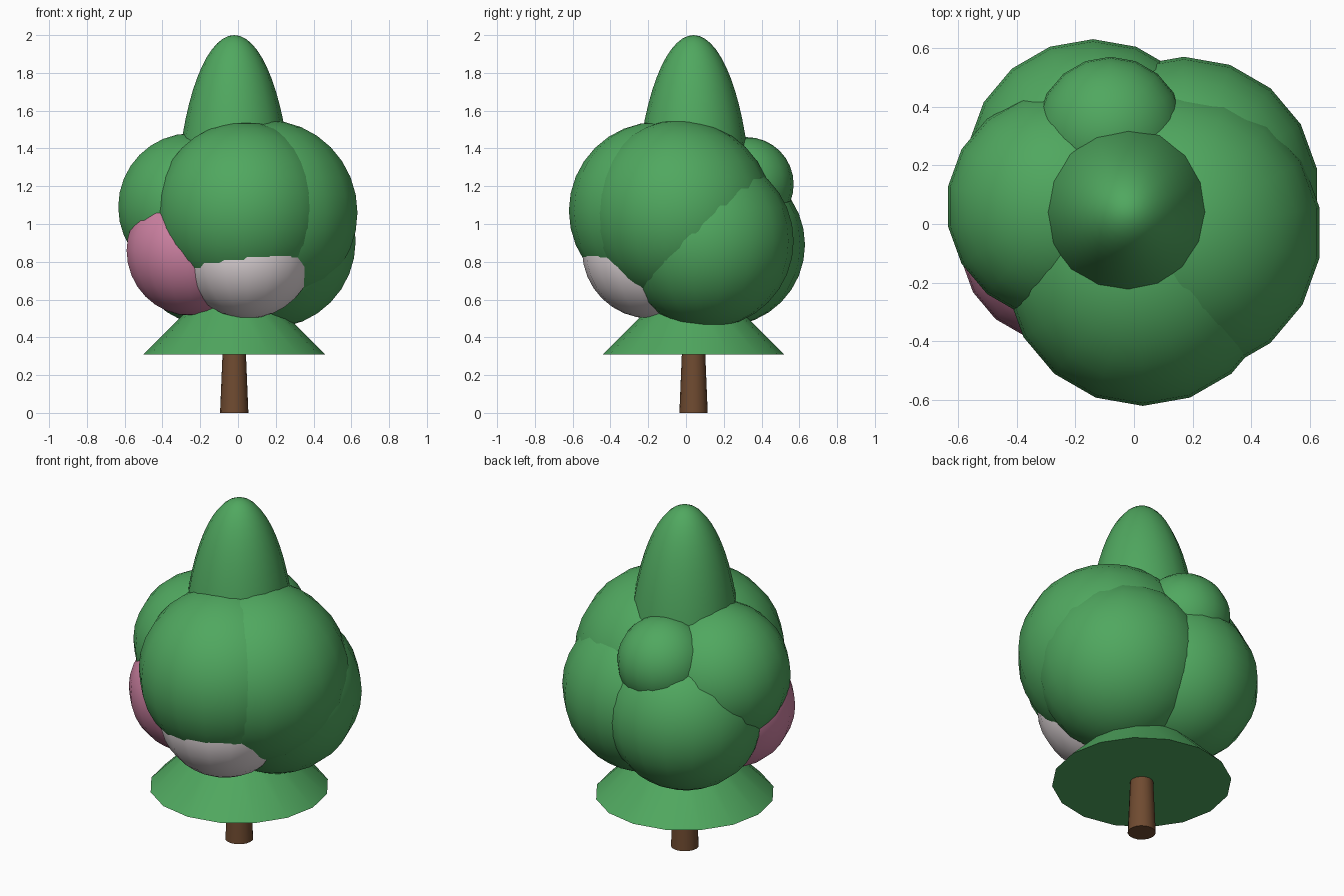
import bpy, bmesh, math

cube = bpy.data.objects.get("Cube")
if cube:
    bpy.data.objects.remove(cube, do_unlink=True)


def material(name, rgb):
    m = bpy.data.materials.new(name)
    m.use_nodes = True
    m.diffuse_color = (*rgb, 1)
    bsdf = next(n for n in m.node_tree.nodes if n.type == 'BSDF_PRINCIPLED')
    bsdf.inputs["Base Color"].default_value = (*rgb, 1)
    return m


GREEN = material("leaf_green", (0.08, 0.39, 0.115))
PINK = material("blossom_pink", (0.61, 0.22, 0.36))
WHITE = material("blossom_white", (0.85, 0.77, 0.79))
BROWN = material("bark_brown", (0.16, 0.07, 0.03))

AXIS = (-0.02, 0.04)  # shared axis of trunk, skirt and crown


def finish(name, bm, mat, location, angle):
    mesh = bpy.data.meshes.new(name)
    bmesh.ops.recalc_face_normals(bm, faces=bm.faces)
    bm.to_mesh(mesh)
    bm.free()
    mesh.materials.append(mat)
    ob = bpy.data.objects.new(name, mesh)
    ob.location = location
    bpy.context.collection.objects.link(ob)
    bpy.ops.object.select_all(action='DESELECT')
    ob.select_set(True)
    bpy.context.view_layer.objects.active = ob
    bpy.ops.object.shade_smooth_by_angle(angle=math.radians(angle))


def ball(name, mat, location, radius):
    bm = bmesh.new()
    bmesh.ops.create_uvsphere(bm, u_segments=18, v_segments=16, radius=radius)
    finish(name, bm, mat, location, 60)


def frustum(name, mat, r_low, r_high, z_low, z_high, sides=16):
    bm = bmesh.new()
    bmesh.ops.create_cone(bm, cap_ends=True, segments=sides, radius1=r_low,
                          radius2=r_high, depth=z_high - z_low)
    finish(name, bm, mat, (*AXIS, (z_low + z_high) / 2), 40)


# Trunk and the flared skirt of low leaves
frustum("trunk", BROWN, 0.075, 0.06, 0, 0.36)
frustum("leaf_skirt", GREEN, 0.48, 0.19, 0.31, 0.6)

# Tall rounded crown, cut open inside the foliage
bm = bmesh.new()
bmesh.ops.create_uvsphere(bm, u_segments=16, v_segments=32, radius=1)
bmesh.ops.scale(bm, vec=(0.31, 0.31, 1), verts=bm.verts)
bmesh.ops.bisect_plane(bm, geom=bm.verts[:] + bm.edges[:] + bm.faces[:],
                       plane_co=(0, 0, -0.3), plane_no=(0, 0, -1), clear_outer=True)
bmesh.ops.holes_fill(bm, edges=[e for e in bm.edges if e.is_boundary])
finish("crown", bm, GREEN, (*AXIS, 1), 60)

# Overlapping clumps of foliage
ball("front_foliage", GREEN, (0.03, -0.15, 1.07), 0.47)
ball("upper_left_foliage", GREEN, (0.15, -0.03, 1.06), 0.49)
ball("lower_left_foliage", GREEN, (0.17, 0.11, 0.91), 0.46)
ball("upper_right_foliage", GREEN, (-0.25, 0.06, 1.09), 0.39)
ball("lower_back_foliage", GREEN, (-0.14, 0.2, 0.89), 0.43)
ball("upper_back_foliage", GREEN, (-0.08, 0.32, 1.21), 0.25)
ball("white_blossom", WHITE, (0.05, -0.19, 0.86), 0.36)
ball("pink_blossom", PINK, (-0.25, -0.06, 0.86), 0.345)
